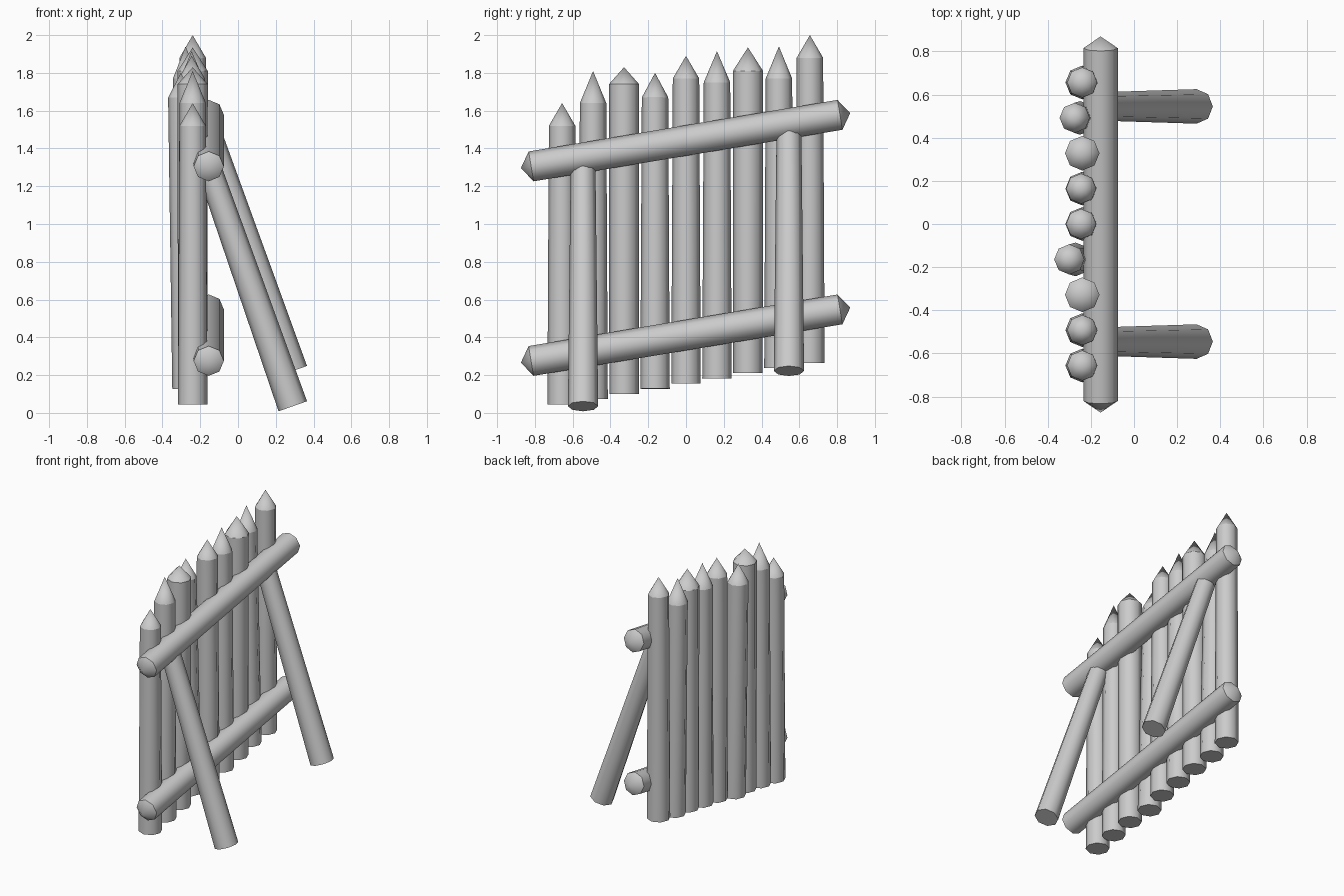
import bpy
import bmesh
from mathutils import Vector

cube = bpy.data.objects.get("Cube")
if cube:
    bpy.data.objects.remove(cube, do_unlink=True)

SIDES = 8

wood = bpy.data.materials.new("plain grey wood")
wood.use_nodes = True
grey = (0.6, 0.6, 0.6, 1)
wood.diffuse_color = grey
wood.node_tree.nodes["Principled BSDF"].inputs["Base Color"].default_value = grey


def log(name, start, end, r_start, r_end, start_tip=0, end_tip=0):
    """Tapered log between two points; a tip length sharpens that end."""
    start, end = Vector(start), Vector(end)
    axis = end - start
    length = axis.length
    bm = bmesh.new()
    bmesh.ops.create_cone(bm, cap_ends=True, segments=SIDES,
                          radius1=r_start, radius2=r_end, depth=length)
    # Sharpen the chosen ends by poking their caps
    for sign, tip in ((-1, start_tip), (1, end_tip)):
        cap = next(f for f in bm.faces if f.normal.z * sign > 0.9)
        for e in cap.edges:
            e.smooth = False
        if tip:
            centre = bmesh.ops.poke(bm, faces=[cap])["verts"][0]
            centre.co.z += sign * tip
    for f in bm.faces:
        f.smooth = True
    mesh = bpy.data.meshes.new(name)
    bm.to_mesh(mesh)
    bm.free()
    mesh.materials.append(wood)
    obj = bpy.data.objects.new(name, mesh)
    obj.location = (start + end) / 2
    obj.rotation_euler = axis.to_track_quat('Z', 'Y').to_euler()
    bpy.context.collection.objects.link(obj)
    return obj


# Upright stakes: shoulder height, tip height, top radius, bottom x, top x
stakes = [
    (1.52, 1.64, 0.07, -0.24, -0.24),
    (1.64, 1.81, 0.07, -0.24, -0.24),
    (1.74, 1.83, 0.08, -0.24, -0.24),
    (1.67, 1.80, 0.07, -0.27, -0.30),
    (1.77, 1.89, 0.07, -0.24, -0.245),
    (1.75, 1.915, 0.07, -0.24, -0.245),
    (1.81, 1.935, 0.08, -0.24, -0.24),
    (1.77, 1.94, 0.07, -0.25, -0.275),
    (1.88, 2.0, 0.07, -0.24, -0.24),
]
for i, (shoulder, tip, r, x_low, x_top) in enumerate(stakes):
    y = (i - 4) * 0.164
    base = 0.045 + i * 0.0275
    log(f"stake_{i + 1}", (x_low, y, base), (x_top, y, shoulder),
        0.078, r, end_tip=tip - shoulder)

# Sloping rails, pointed at both ends
for name, z in (("lower_rail", 0.275), ("upper_rail", 1.305)):
    log(name, (-0.155, -0.82, z), (-0.155, 0.815, z + 0.273),
        0.08, 0.08, 0.055, 0.055)

# Leaning braces behind the upper rail
for name, y, z in (("front_brace", -0.545, 0.035), ("back_brace", 0.545, 0.222)):
    log(name, (0.29, y, z), (-0.15, y, z + 1.25), 0.08, 0.066)
